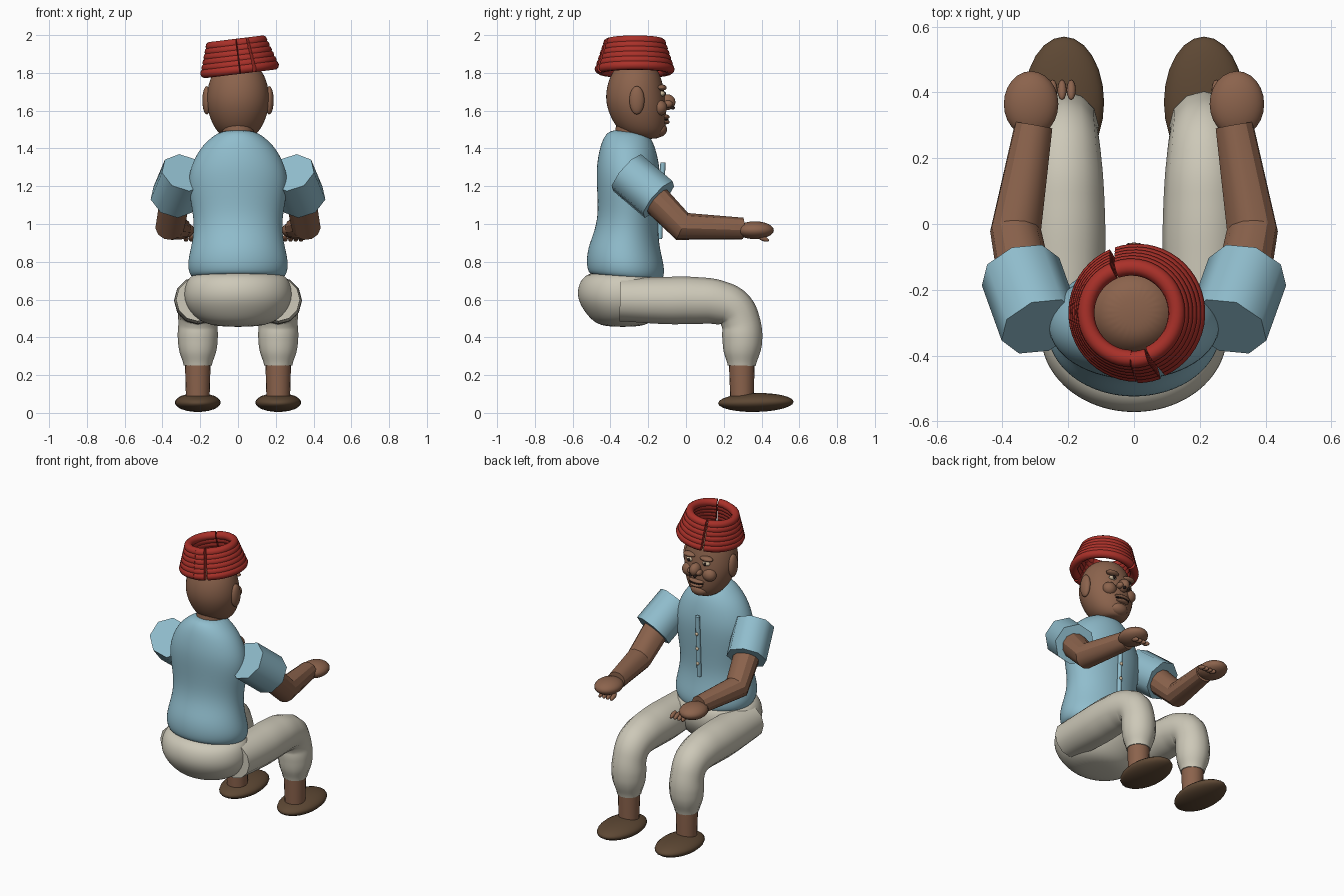
import bpy, bmesh, math
from mathutils import Vector

cube = bpy.data.objects.get("Cube")
if cube:
    bpy.data.objects.remove(cube, do_unlink=True)


def material(name, rgb):
    m = bpy.data.materials.new(name)
    m.use_nodes = True
    m.diffuse_color = (*rgb, 1)
    bsdf = m.node_tree.nodes["Principled BSDF"]
    bsdf.inputs["Base Color"].default_value = (*rgb, 1)
    bsdf.inputs["Roughness"].default_value = 0.8
    return m


SKIN = material("brown skin", (0.26, 0.125, 0.073))
BLUE = material("light blue cloth", (0.28, 0.51, 0.61))
CREAM = material("cream cloth", (0.61, 0.58, 0.48))
RED = material("red coil", (0.40, 0.03, 0.022))
SHOE = material("dark brown leather", (0.11, 0.064, 0.034))
DARK = material("near black", (0.02, 0.012, 0.01))
BUTTON = material("pale tan", (0.6, 0.48, 0.33))


def finish(ob, mat, angle=40):
    """Assign the colour and smooth the surface, keeping sharp edges."""
    bpy.ops.object.select_all(action="DESELECT")
    ob.select_set(True)
    bpy.context.view_layer.objects.active = ob
    if ob.type == "CURVE":
        bpy.ops.object.convert(target="MESH")
        ob = bpy.context.object
    ob.data.materials.clear()
    ob.data.materials.append(mat)
    bpy.ops.object.shade_smooth_by_angle(angle=math.radians(angle))
    return ob


def ball(name, loc, scale, mat, rot=(0, 0, 0), seg=24):
    bpy.ops.mesh.primitive_uv_sphere_add(segments=seg, ring_count=seg // 2, location=loc, rotation=rot)
    ob = bpy.context.object
    ob.name, ob.scale = name, scale
    return finish(ob, mat)


def cone(name, a, b, r1, r2, mat, seg=20, angle=40):
    a, b = Vector(a), Vector(b)
    d = b - a
    bpy.ops.mesh.primitive_cone_add(vertices=seg, radius1=r1, radius2=r2, depth=d.length, location=(a + b) / 2)
    ob = bpy.context.object
    ob.name = name
    ob.rotation_euler = d.to_track_quat("Z", "Y").to_euler()
    return finish(ob, mat, angle)


def tubes(name, paths, mat, kind="BEZIER", res=4, angle=40):
    """Tubes along paths of (point, radius) pairs."""
    cu = bpy.data.curves.new(name, "CURVE")
    cu.dimensions = "3D"
    cu.bevel_depth, cu.bevel_resolution = 1, res
    cu.resolution_u, cu.use_fill_caps = 6, True
    for path in paths:
        sp = cu.splines.new(kind)
        pts = sp.bezier_points if kind == "BEZIER" else sp.points
        pts.add(len(path) - 1)
        for p, (co, r) in zip(pts, path):
            p.radius = r
            if kind == "BEZIER":
                p.co = co
                p.handle_left_type = p.handle_right_type = "AUTO"
            else:
                p.co = (*co, 1)
        if kind == "BEZIER":
            sp.radius_interpolation = "CARDINAL"
    ob = bpy.data.objects.new(name, cu)
    bpy.context.collection.objects.link(ob)
    return finish(ob, mat, angle)


def loft(name, rings, mat, tilt=0.0, seg=24):
    """Stacked ellipses (z, half width, centre y, half depth), smoothed."""
    bm = bmesh.new()
    loops = []
    for z, rx, yc, ry in rings:
        angles = [math.tau * i / seg for i in range(seg)]
        loops.append([bm.verts.new((rx * math.cos(t), yc + ry * math.sin(t), z - tilt * ry * math.sin(t)))
                      for t in angles])
    for lo, hi in zip(loops, loops[1:]):
        for i in range(seg):
            j = (i + 1) % seg
            bm.faces.new((lo[i], lo[j], hi[j], hi[i]))
    bm.faces.new(loops[0][::-1])
    bm.faces.new(loops[-1])
    me = bpy.data.meshes.new(name)
    bm.to_mesh(me)
    bm.free()
    ob = bpy.data.objects.new(name, me)
    bpy.context.collection.objects.link(ob)
    sub = ob.modifiers.new("smooth", "SUBSURF")
    sub.levels = sub.render_levels = 2
    return finish(ob, mat, 80)


# Torso, pelvis and head
loft("shirt_body", [
    (0.71, 0.22, -0.32, 0.17), (0.72, 0.255, -0.32, 0.2), (0.78, 0.272, -0.32, 0.21),
    (0.86, 0.255, -0.325, 0.195), (0.95, 0.235, -0.315, 0.168), (1.05, 0.238, -0.305, 0.16),
    (1.2, 0.27, -0.305, 0.17), (1.3, 0.255, -0.305, 0.17), (1.4, 0.205, -0.305, 0.15),
    (1.46, 0.14, -0.305, 0.125), (1.495, 0.085, -0.3, 0.09)], BLUE, tilt=0.1)
loft("trouser_seat", [
    (0.455, 0.09, -0.335, 0.08), (0.475, 0.19, -0.335, 0.15), (0.53, 0.255, -0.335, 0.2),
    (0.6, 0.29, -0.337, 0.24), (0.67, 0.285, -0.335, 0.24), (0.725, 0.26, -0.33, 0.215),
    (0.75, 0.19, -0.32, 0.16)], CREAM)
cone("neck", (0, -0.3, 1.4), (0, -0.28, 1.56), 0.085, 0.085, SKIN)
loft("head", [
    (1.45, 0.05, -0.2, 0.05), (1.465, 0.085, -0.22, 0.09), (1.5, 0.12, -0.235, 0.125),
    (1.56, 0.15, -0.25, 0.148), (1.63, 0.168, -0.264, 0.16), (1.7, 0.166, -0.27, 0.156),
    (1.77, 0.15, -0.268, 0.14), (1.83, 0.115, -0.266, 0.11), (1.86, 0.06, -0.266, 0.06)], SKIN)

# Face
ball("nose", (0, -0.1, 1.645), (0.034, 0.044, 0.042), SKIN)
ball("mouth", (0, -0.108, 1.553), (0.052, 0.016, 0.005), DARK)
ball("upper_lip", (0, -0.112, 1.567), (0.055, 0.025, 0.014), SKIN)
ball("lower_lip", (0, -0.112, 1.54), (0.045, 0.026, 0.013), SKIN)
ball("chin", (0, -0.145, 1.5), (0.06, 0.045, 0.04), SKIN)
for side, s in (("left", 1), ("right", -1)):
    ball(side + "_ear", (0.165 * s, -0.26, 1.655), (0.024, 0.04, 0.075), SKIN)
    ball(side + "_eye", (0.06 * s, -0.128, 1.69), (0.025, 0.018, 0.015), BUTTON)
    ball(side + "_pupil", (0.06 * s, -0.114, 1.69), (0.011, 0.008, 0.011), DARK, seg=16)
    ball(side + "_brow", (0.062 * s, -0.128, 1.722), (0.045, 0.026, 0.016), SKIN)
    ball(side + "_cheek", (0.075 * s, -0.14, 1.615), (0.045, 0.04, 0.042), SKIN)
    ball(side + "_nose_wing", (0.03 * s, -0.095, 1.635), (0.02, 0.025, 0.02), SKIN, seg=16)
    ball(side + "_nostril", (0.016 * s, -0.07, 1.615), (0.01, 0.012, 0.009), DARK, seg=16)

# Coiled hat: stacked rings narrowing upward, split by narrow slits
arcs = []
for i in range(6):
    radius, z = 0.184 - 0.009 * i, -0.07 + 0.0275 * i
    for start, end, grow in ((294, 469, 0), (113, 270, 0), (270.5, 290, 0.004)):
        n = max(3, int((end - start) / 7))
        path = []
        for k in range(n + 1):
            t = math.radians(start + (end - start) * k / n)
            r = radius + grow
            path.append(((r * math.cos(t), r * math.sin(t), z), 0.026))
        arcs.append(path)
hat = tubes("coiled_hat", arcs, RED, "POLY", res=3, angle=50)
hat.location = (0, -0.27, 1.889)
hat.rotation_euler.y = math.radians(-7)

# Shirt placket and buttons
cone("shirt_placket", (0, -0.14, 0.92), (0, -0.122, 1.325), 0.014, 0.014, BLUE, seg=12)
for i in range(3):
    ball(f"button_{i + 1}", (0, -0.122 + 0.005 * i, 1.01 + 0.1 * i), (0.011, 0.009, 0.011), BUTTON, seg=12)

# Limbs, one set per side
for side, s in (("left", 1), ("right", -1)):
    leg = [(-0.35, 0.6, 0.115), (-0.1, 0.595, 0.125), (0.05, 0.595, 0.124), (0.17, 0.585, 0.117),
           (0.252, 0.55, 0.108), (0.29, 0.48, 0.103), (0.298, 0.4, 0.106), (0.296, 0.32, 0.096),
           (0.295, 0.25, 0.074)]
    tubes(side + "_trouser_leg", [[((0.213 * s, y, z), r) for y, z, r in leg]], CREAM, angle=60)
    cone(side + "_ankle", (0.213 * s, 0.297, 0.06), (0.213 * s, 0.295, 0.27), 0.062, 0.068, SKIN)
    ball(side + "_shoe", (0.213 * s, 0.37, 0.055), (0.122, 0.2, 0.05), SHOE, rot=(0.02, 0, 0))
    cone(side + "_sleeve", (0.285 * s, -0.312, 1.272), (0.345 * s, -0.145, 1.13), 0.125, 0.125, BLUE, 8, 50)
    tubes(side + "_arm", [[((0.32 * s, -0.23, 1.2), 0.085), ((0.36 * s, -0.02, 0.987), 0.078),
                           ((0.305 * s, 0.3, 0.976), 0.058)]], SKIN, "POLY", angle=30)
    ball(side + "_hand", (0.313 * s, 0.365, 0.967), (0.083, 0.1, 0.047), SKIN)
    first = 0.25 if s > 0 else -0.275
    for i in range(4):
        ball(f"{side}_finger_{i + 1}", (first + 0.028 * i, 0.408, 0.924), (0.014, 0.034, 0.014), SKIN,
             rot=(-0.4, 0, 0), seg=12)
